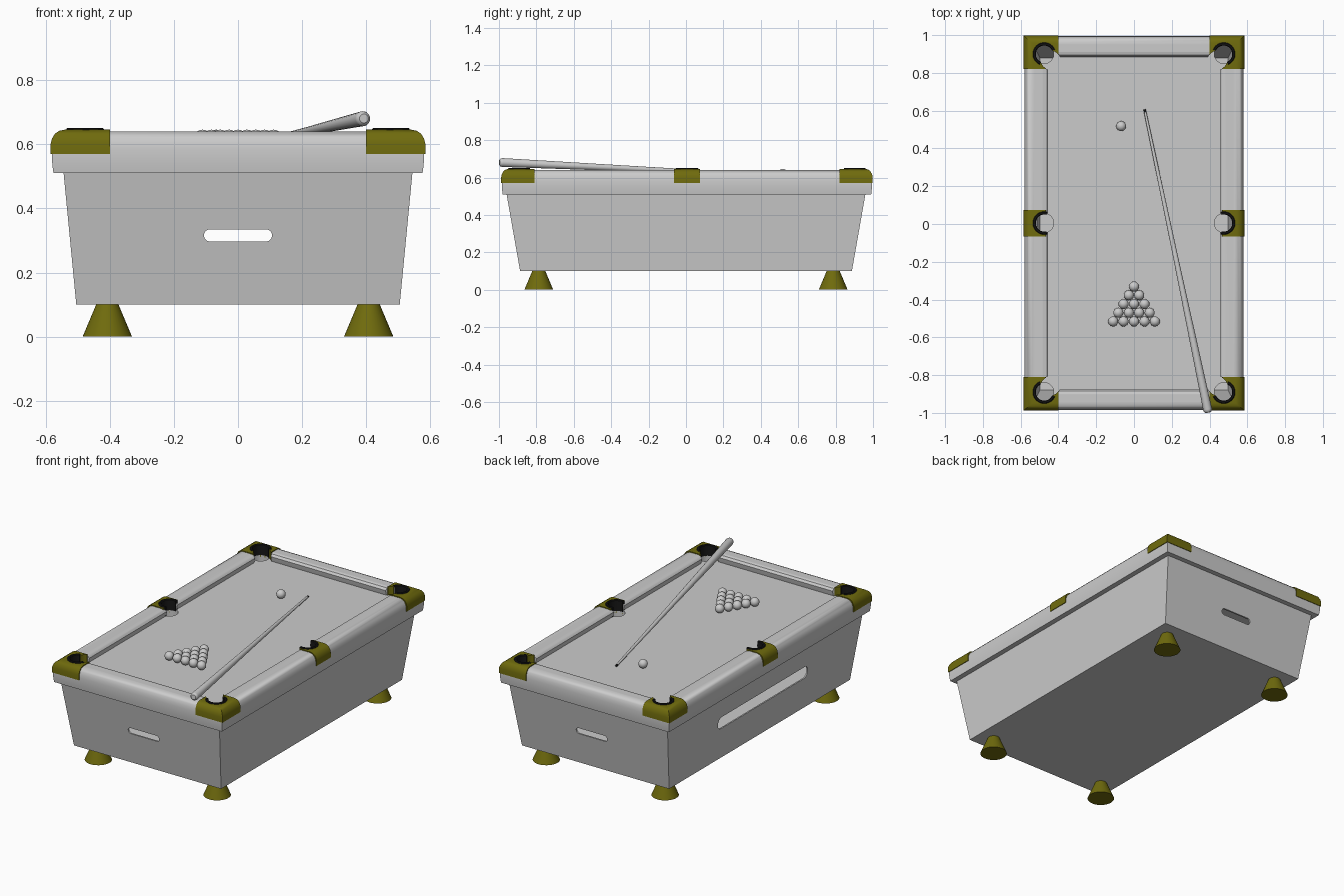
import bpy, bmesh, math
from mathutils import Vector

if "Cube" in bpy.data.objects:
    bpy.data.objects.remove(bpy.data.objects["Cube"])

YC = 0.005            # centre of the table top in y
HX, HY = 0.585, 0.993  # half size of the table top


def material(name, rgb):
    m = bpy.data.materials.new(name)
    m.diffuse_color = (*rgb, 1)
    m.use_nodes = True
    m.node_tree.nodes["Principled BSDF"].inputs["Base Color"].default_value = m.diffuse_color
    return m


GREY = material("light_grey", (0.6, 0.6, 0.6))
OLIVE = material("olive", (0.16, 0.147, 0.004))
BLACK = material("black", (0.008, 0.008, 0.008))


def finish(name, bm, mat, smooth=None):
    bmesh.ops.recalc_face_normals(bm, faces=bm.faces)
    me = bpy.data.meshes.new(name)
    bm.to_mesh(me)
    bm.free()
    ob = bpy.data.objects.new(name, me)
    bpy.context.collection.objects.link(ob)
    if mat:
        me.materials.append(mat)
    if smooth:
        shade(ob, smooth)
    return ob


def shade(ob, angle):
    bpy.ops.object.select_all(action='DESELECT')
    ob.select_set(True)
    bpy.context.view_layer.objects.active = ob
    bpy.ops.object.shade_smooth_by_angle(angle=math.radians(angle))


def boolean(ob, cutter, op='DIFFERENCE'):
    """Apply a boolean and throw the cutter away."""
    mod = ob.modifiers.new("cut", 'BOOLEAN')
    mod.object, mod.operation, mod.solver = cutter, op, 'EXACT'
    dg = bpy.context.evaluated_depsgraph_get()
    me = bpy.data.meshes.new_from_object(ob.evaluated_get(dg))
    ob.modifiers.clear()
    ob.data = me
    bpy.data.objects.remove(cutter)


def loft(bm, loops, closed=False, caps=True):
    """Join rings of points with quads."""
    rings = [[bm.verts.new(p) for p in loop] for loop in loops]
    pairs = list(zip(rings, rings[1:])) + ([(rings[-1], rings[0])] if closed else [])
    for a, b in pairs:
        n = len(a)
        for i in range(n):
            bm.faces.new((a[i], a[(i + 1) % n], b[(i + 1) % n], b[i]))
    if caps and not closed:
        bm.faces.new(rings[0])
        bm.faces.new(rings[-1])


def rect(hx, hy, z, yc=0.0):
    return [(-hx, yc - hy, z), (hx, yc - hy, z), (hx, yc + hy, z), (-hx, yc + hy, z)]


def box(bm, x0, x1, y0, y1, z0, z1):
    loft(bm, [[(x0, y0, z), (x1, y0, z), (x1, y1, z), (x0, y1, z)] for z in (z0, z1)])


def sweep(name, profile, mat):
    """Sweep an (inset, z) profile around the table top."""
    bm = bmesh.new()
    loft(bm, [rect(HX - d, HY - d * 0.87, z, YC) for d, z in profile], closed=True)
    return finish(name, bm, mat)


def circle(x, y, z, r, n=40):
    return [(x + r * math.cos(2 * math.pi * i / n), y + r * math.sin(2 * math.pi * i / n), z)
            for i in range(n)]


# pockets: x, y, direction signs
POCKETS = [(sx, sy) for sx in (-1, 1) for sy in (-1, 0, 1)]


def pocket_cutter(r, inward=0.0):
    bm = bmesh.new()
    for sx, sy in POCKETS:
        x, y = sx * (0.475 - inward), YC + sy * (0.895 - inward)
        loft(bm, [circle(x, y, 0.45, r), circle(x, y, 0.75, r)])
    return finish("cutter", bm, None)


# cabinet: hollow tapered box with slots at front, back and left
def tapered(t, z0, z1):
    bm = bmesh.new()
    loft(bm, [rect(0.505 - t, 0.887 - t, z0), rect(0.545 - t, 0.96 - t, z1)])
    return finish("cabinet", bm, GREY)


def slot_cutter(half, z0, z1, r, to_world):
    bm = bmesh.new()
    pts = []
    for k, (cx, cz) in enumerate([(half - r, z1 - r), (r - half, z1 - r),
                                  (r - half, z0 + r), (half - r, z0 + r)]):
        for i in range(7):
            a = math.pi / 2 * (k + i / 6)
            pts.append((cx + r * math.cos(a), cz + r * math.sin(a)))
    loft(bm, [[to_world(u, v, w) for u, v in pts] for w in (0, 1)])
    return finish("cutter", bm, None)


cabinet = tapered(0, 0.10, 0.515)
boolean(cabinet, tapered(0.008, 0.106, 0.53))
boolean(cabinet, slot_cutter(0.106, 0.297, 0.335, 0.0185, lambda u, v, w: (u, -1.2 + 2.4 * w, v)))
boolean(cabinet, slot_cutter(0.44, 0.295, 0.37, 0.034, lambda u, v, w: (-1 + 0.8 * w, u, v)))

# playing bed
bm = bmesh.new()
box(bm, -0.5, 0.5, YC - 0.91, YC + 0.91, 0.55, 0.593)
bed = finish("playing_bed", bm, GREY)
boolean(bed, pocket_cutter(0.05))

# rails with cushions
rails = sweep("rails", [(0.009, 0.51), (0.006, 0.53), (0.004, 0.555), (0.004, 0.585),
                        (0.007, 0.605), (0.014, 0.622), (0.026, 0.635), (0.045, 0.641),
                        (0.10, 0.641), (0.118, 0.637), (0.13, 0.624), (0.128, 0.614),
                        (0.12, 0.585), (0.12, 0.51)], GREY)
boolean(rails, pocket_cutter(0.05))
boolean(rails, pocket_cutter(0.053, 0.032))
shade(rails, 35)

# pocket caps on corners and middles of the long rails
caps = sweep("pocket_caps", [(0, 0.57), (0, 0.602), (0.004, 0.618), (0.014, 0.634),
                             (0.028, 0.643), (0.045, 0.646), (0.118, 0.646), (0.118, 0.57)], OLIVE)
bm = bmesh.new()
for sx, sy in POCKETS:
    xs = sorted((sx * 0.40, sx * 0.7))
    ys = sorted((sy * 0.815, sy * 1.1)) if sy else (-0.07, 0.07)
    box(bm, *xs, YC + ys[0], YC + ys[1], 0.5, 0.7)
boolean(caps, finish("cutter", bm, None), 'INTERSECT')
boolean(caps, pocket_cutter(0.05))
boolean(caps, pocket_cutter(0.05, 0.032))
shade(caps, 35)

# black pocket rims: open arcs facing the playing bed
bm = bmesh.new()
for sx, sy in POCKETS:
    mid, span = math.atan2(sy, sx), math.radians(112 if sy else 104)
    loops = []
    for i in range(29):
        a = mid - span + 2 * span * i / 28
        loops.append([(sx * 0.475 + r * math.cos(a), YC + sy * 0.895 + r * math.sin(a), z)
                      for r, z in ((0.045, 0.585), (0.061, 0.585), (0.061, 0.648),
                                   (0.057, 0.652), (0.049, 0.652), (0.045, 0.648))])
    loft(bm, loops)
finish("pocket_rims", bm, BLACK, 40)

# feet
for sx in (-1, 1):
    for sy, end in ((-1, "front"), (1, "back")):
        bm = bmesh.new()
        loft(bm, [circle(sx * 0.408, sy * 0.787, 0, 0.077), circle(sx * 0.408, sy * 0.787, 0.102, 0.034)])
        finish(f"{end}_{'left' if sx < 0 else 'right'}_foot", bm, OLIVE, 40)


# balls: triangle rack and the single ball
def ball(name, x, y):
    bm = bmesh.new()
    bmesh.ops.create_uvsphere(bm, u_segments=24, v_segments=14, radius=0.0265)
    bmesh.ops.translate(bm, verts=bm.verts, vec=(x, y, 0.6195))
    finish(name, bm, GREY, 60)


ball("single_ball", -0.068, 0.518)
for row in range(5):
    for i in range(row + 1):
        ball("rack_ball", (i - row / 2) * 0.0553, -0.331 - row * 0.0462)

# cue stick resting on the front rail
TIP, BUTT = Vector((0.056, 0.607, 0.605)), Vector((0.393, -0.998, 0.681))
AXIS = BUTT - TIP
TURN = AXIS.to_track_quat('Z', 'Y')


def cue_part(name, stations, mat):
    bm = bmesh.new()
    loft(bm, [[TIP + AXIS * t + TURN @ Vector(p) for p in circle(0, 0, 0, r, 20)]
              for t, r in stations])
    finish(name, bm, mat, 40)


cue_part("cue_tip", [(0, 0.004), (0.002, 0.006), (0.01, 0.0065)], BLACK)
cue_part("cue_stick", [(0.01, 0.0065), (0.5, 0.0135), (0.99, 0.0235), (0.996, 0.021), (1, 0.014)], GREY)
